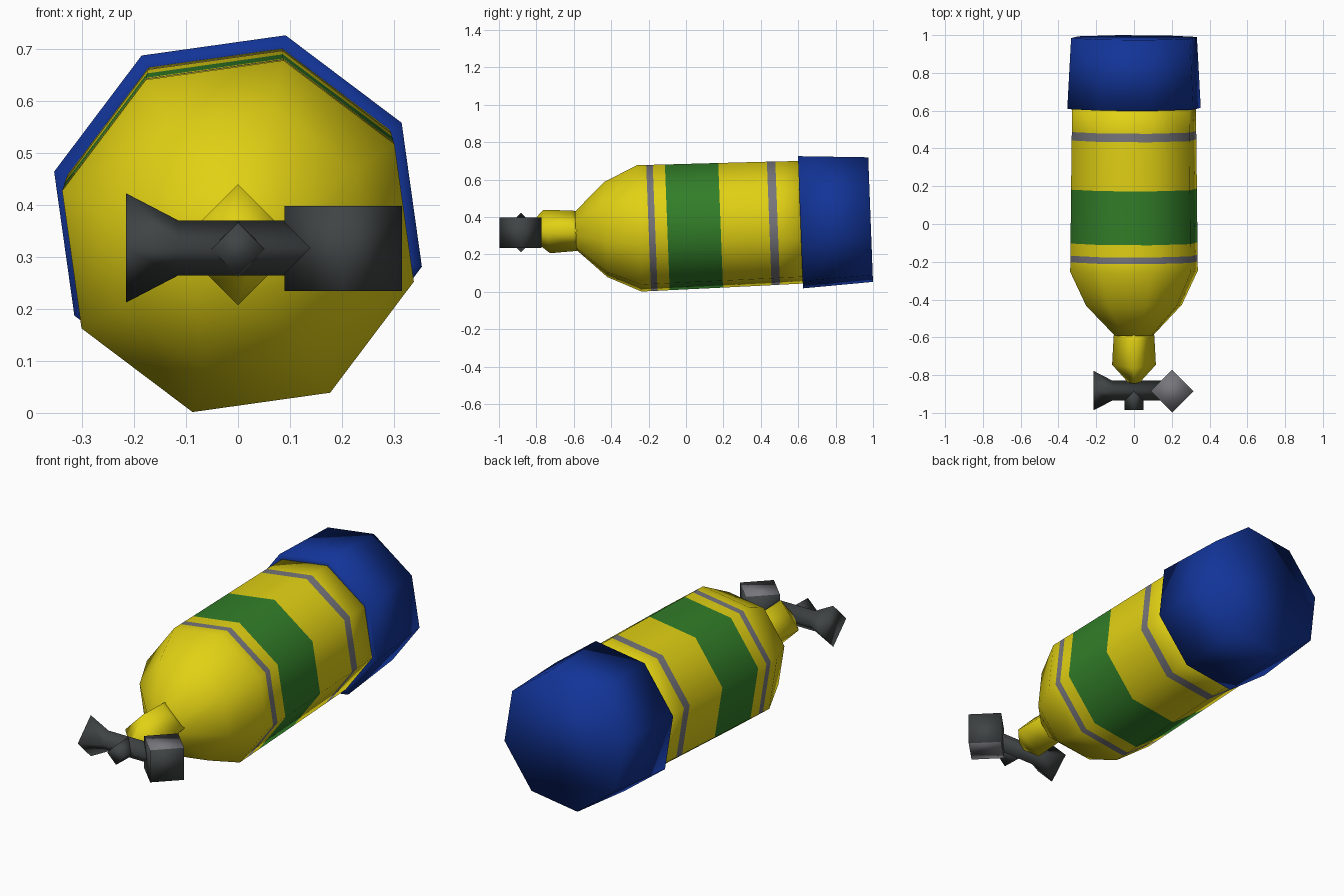
import bpy, bmesh, math
from mathutils import Vector

if "Cube" in bpy.data.objects:
    bpy.data.objects.remove(bpy.data.objects["Cube"])


def material(name, rgb):
    m = bpy.data.materials.new(name)
    m.diffuse_color = (*rgb, 1)
    m.use_nodes = True
    m.node_tree.nodes["Principled BSDF"].inputs["Base Color"].default_value = m.diffuse_color
    return m


YELLOW = material("yellow", (0.76, 0.64, 0.007))
GREEN = material("green", (0.032, 0.21, 0.022))
GREY = material("grey", (0.18, 0.18, 0.20))
BLUE = material("blue", (0.006, 0.034, 0.31))
DARK = material("dark_grey", (0.05, 0.057, 0.057))


def loft(name, rings, u, v, sides, phase, mats, seg_mats=None, cap_mat=0):
    """Join rings of (centre, radius) lying in the plane u, v, and cap both ends."""
    u, v = Vector(u), Vector(v)
    bm = bmesh.new()
    loops = []
    for c, r in rings:
        loop = []
        for i in range(sides):
            a = math.radians(phase) + math.tau * i / sides
            loop.append(bm.verts.new(Vector(c) + r * (math.cos(a) * u + math.sin(a) * v)))
        loops.append(loop)
    for k in range(len(loops) - 1):
        for i in range(sides):
            j = (i + 1) % sides
            f = bm.faces.new((loops[k][i], loops[k][j], loops[k + 1][j], loops[k + 1][i]))
            f.material_index = seg_mats[k] if seg_mats else 0
    for loop in (loops[0], loops[-1]):
        bm.faces.new(loop).material_index = cap_mat
    bmesh.ops.recalc_face_normals(bm, faces=bm.faces)
    for f in bm.faces:
        f.smooth = True
    me = bpy.data.meshes.new(name)
    bm.to_mesh(me)
    bm.free()
    for m in mats:
        me.materials.append(m)
    ob = bpy.data.objects.new(name, me)
    bpy.context.collection.objects.link(ob)
    return ob


# The bottle axis rises slightly towards the back
TILT = 0.038
X, Y, Z = (1, 0, 0), (0, 1, 0), (0, 0, 1)
UP = (0, -TILT, 1)


def on_axis(profile):
    return [((0, y, 0.349 + TILT * y), r) for y, r in profile]


# Bottle body with painted bands
body = [(-0.59, 0.105), (-0.43, 0.262), (-0.25, 0.349), (-0.20, 0.348), (-0.165, 0.348),
        (-0.10, 0.347), (0.185, 0.344), (0.445, 0.341), (0.49, 0.340), (0.65, 0.338)]
loft("bottle_body", on_axis(body), X, UP, 8, 30.5, [YELLOW, GREY, GREEN],
     [0, 0, 0, 1, 0, 2, 0, 1, 0])

# Protective boot on the rear end
boot = [(0.612, 0.333), (0.612, 0.365), (0.987, 0.344)]
loft("bottle_boot", on_axis(boot), X, UP, 8, 30.5, [BLUE])

# Four-sided neck tapering to the valve
neck = [((0, -0.56, 0.327), 0.105), ((0, -0.60, 0.327), 0.108),
        ((0, -0.745, 0.323), 0.116), ((0, -0.84, 0.319), 0.030)]
loft("bottle_neck", neck, X, (0, -0.16, 1), 4, 0, [YELLOW])

# Valve stem flaring into the hand knob
vy, vz = -0.882, 0.317
stem = [((-0.215, vy, vz), 0.105), ((-0.115, vy, vz), 0.053), ((0.16, vy, vz), 0.053)]
loft("valve_stem_and_knob", stem, Y, Z, 4, 0, [DARK])

# Valve end block
block = [((0.202, -0.885, 0.234), 0.113), ((0.202, -0.885, 0.398), 0.113)]
loft("valve_block", block, X, Y, 4, 0, [DARK, GREY], None, 1)

# Front outlet
outlet = [((0, -0.985, 0.315), 0.050), ((0, -0.88, 0.315), 0.053)]
loft("valve_outlet", outlet, X, Z, 4, 0, [DARK])
